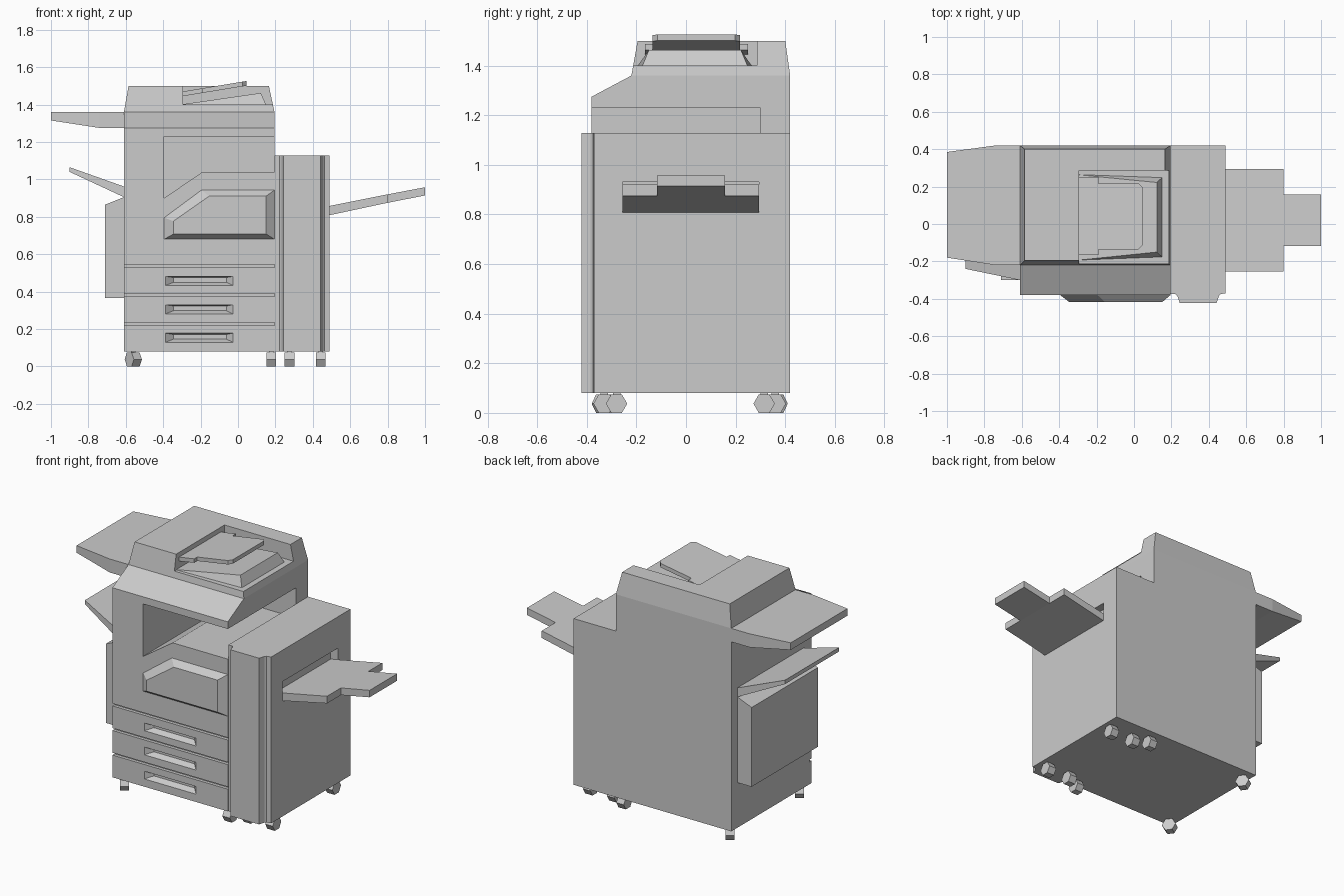
import bpy, bmesh, math

if "Cube" in bpy.data.objects:
    bpy.data.objects.remove(bpy.data.objects["Cube"])


def loft(name, rings):
    """Closed solid through a series of rings with equal point counts."""
    bm = bmesh.new()
    vr = [[bm.verts.new(p) for p in r] for r in rings]
    n = len(vr[0])
    for a, b in zip(vr, vr[1:]):
        for i in range(n):
            j = (i + 1) % n
            bm.faces.new((a[i], a[j], b[j], b[i]))
    bm.faces.new(vr[0])
    bm.faces.new(vr[-1])
    bmesh.ops.recalc_face_normals(bm, faces=bm.faces)
    me = bpy.data.meshes.new(name)
    bm.to_mesh(me)
    bm.free()
    ob = bpy.data.objects.new(name, me)
    bpy.context.collection.objects.link(ob)
    return ob


def rect_x(x, y0, y1, z0, z1):
    return [(x, y0, z0), (x, y1, z0), (x, y1, z1), (x, y0, z1)]


def rect_y(y, x0, x1, z0, z1):
    return [(x0, y, z0), (x1, y, z0), (x1, y, z1), (x0, y, z1)]


def rect_z(z, x0, x1, y0, y1):
    return [(x0, y0, z), (x1, y0, z), (x1, y1, z), (x0, y1, z)]


def box(name, x0, x1, y0, y1, z0, z1):
    return loft(name, [rect_z(z0, x0, x1, y0, y1), rect_z(z1, x0, x1, y0, y1)])


def cut(ob, cutter):
    m = ob.modifiers.new("cut", 'BOOLEAN')
    m.operation = 'DIFFERENCE'
    m.solver = 'EXACT'
    m.object = cutter
    bpy.context.view_layer.objects.active = ob
    bpy.ops.object.modifier_apply(modifier=m.name)
    bpy.data.objects.remove(cutter)


# Main cabinet with sloped control panel at the top front
side = [(-.38, .08), (.42, .08), (.42, 1.36), (-.22, 1.36), (-.38, 1.275)]
body = loft("main_cabinet", [[(x, y, z) for y, z in side] for x in (-.61, .195)])

# Output bay, open at the front and right
bay = [(-.395, .90), (-.19, 1.04), (.3, 1.04), (.3, 1.23), (-.395, 1.23)]
cut(body, loft("bay_cutter", [[(x, y, z) for x, z in bay] for y in (-.5, .30)]))

# Drawer gaps and recessed handles
for i in range(3):
    z = .53 - .155 * i
    cut(body, box("gap_cutter", -.7, .3, -.5, -.36, z, z + .015))
    h = .432 - .152 * i
    cut(body, loft("handle_cutter", [rect_y(-.382, -.39, -.025, h, h + .05),
                                     rect_y(-.345, -.345, -.062, h + .018, h + .043)]))

# Raised front door with bevelled rim
outer = [(-.395, .68), (.195, .68), (.195, .943), (-.195, .943), (-.395, .795)]
inner = [(-.345, .708), (.15, .708), (.15, .91), (-.155, .91), (-.345, .777)]
loft("front_door", [[(x, -.375, z) for x, z in outer],
                    [(x, -.38, z) for x, z in outer],
                    [(x, -.418, z) for x, z in inner]])

# Lid with the feeder recess
lid = loft("scanner_lid", [rect_z(1.36, -.61, .195, -.22, .42),
                           rect_z(1.5, -.585, .165, -.195, .40)])
cut(lid, box("lid_cutter", -.295, .4, -.5, .287, 1.40, 1.7))

# Feeder output wedge
loft("feeder_wedge", [[(-.295, -.195, 1.395), (.152, -.178, 1.395), (.152, .25, 1.395), (-.295, .265, 1.395)],
                      [(-.295, -.193, 1.402), (.122, -.15, 1.462), (.122, .222, 1.462), (-.295, .263, 1.402)]])

# Sloped document tray
plan = [(-.295, -.165), (-.19, -.165), (-.19, -.135), (.025, -.135), (.045, -.115),
        (.045, .197), (.025, .217), (-.19, .217), (-.19, .25), (-.295, .25)]
loft("document_tray", [[(x, y, 1.47 + (x + .295) * .164 - t) for x, y in plan] for t in (.025, 0)])

# Left side trays and door
loft("upper_left_tray", [rect_x(-1, -.18, .385, 1.315, 1.36),
                         rect_x(-.74, -.22, .42, 1.275, 1.36),
                         rect_x(-.60, -.22, .42, 1.275, 1.36)])
loft("lower_left_tray", [rect_x(-.9, -.24, .30, 1.04, 1.065),
                         rect_x(-.61, -.30, .36, .905, .962)])
door = [(-.71, .365), (-.605, .365), (-.605, .907), (-.71, .865)]
loft("left_door", [[(x, y, z) for x, z in door] for y in (-.30, .36)])

# Finisher tower with a raised front panel
foot = [(.195, .42), (.195, -.375), (.222, -.375), (.232, -.385), (.244, -.422),
        (.442, -.422), (.454, -.385), (.463, -.375), (.49, -.37), (.49, .42)]
tower = loft("finisher_tower", [[(x, y, z) for x, y in foot] for z in (.08, 1.128)])
cut(tower, box("slot_cutter", .44, .6, -.255, .295, .81, .93))

# Finisher output tray
loft("finisher_tray", [rect_x(.435, -.255, .295, .797, .847),
                       rect_x(.8, -.255, .295, .875, .92)])
loft("finisher_tray_extension", [rect_x(.8, -.117, .157, .875, .92),
                                 rect_x(1, -.117, .157, .914, .958)])

# Hexagonal casters: x, front y, back y, swivel in degrees
for cx, yf, yb, turn in [(-.56, -.33, .36, 35), (.178, -.33, .36, 0),
                         (.275, -.28, .315, 0), (.442, -.28, .315, 0)]:
    for cy in (yf, yb):
        ring = [(.043 * math.cos(k * math.pi / 3), .043 * math.sin(k * math.pi / 3)) for k in range(6)]
        wheel = loft("caster_wheel", [[(x, y, z) for y, z in ring] for x in (-.026, .026)])
        wheel.location = (cx, cy, .0373)
        wheel.rotation_euler.z = math.radians(turn)
        box("caster_stem", cx - .012, cx + .012, cy - .015, cy + .015, .05, .09)
